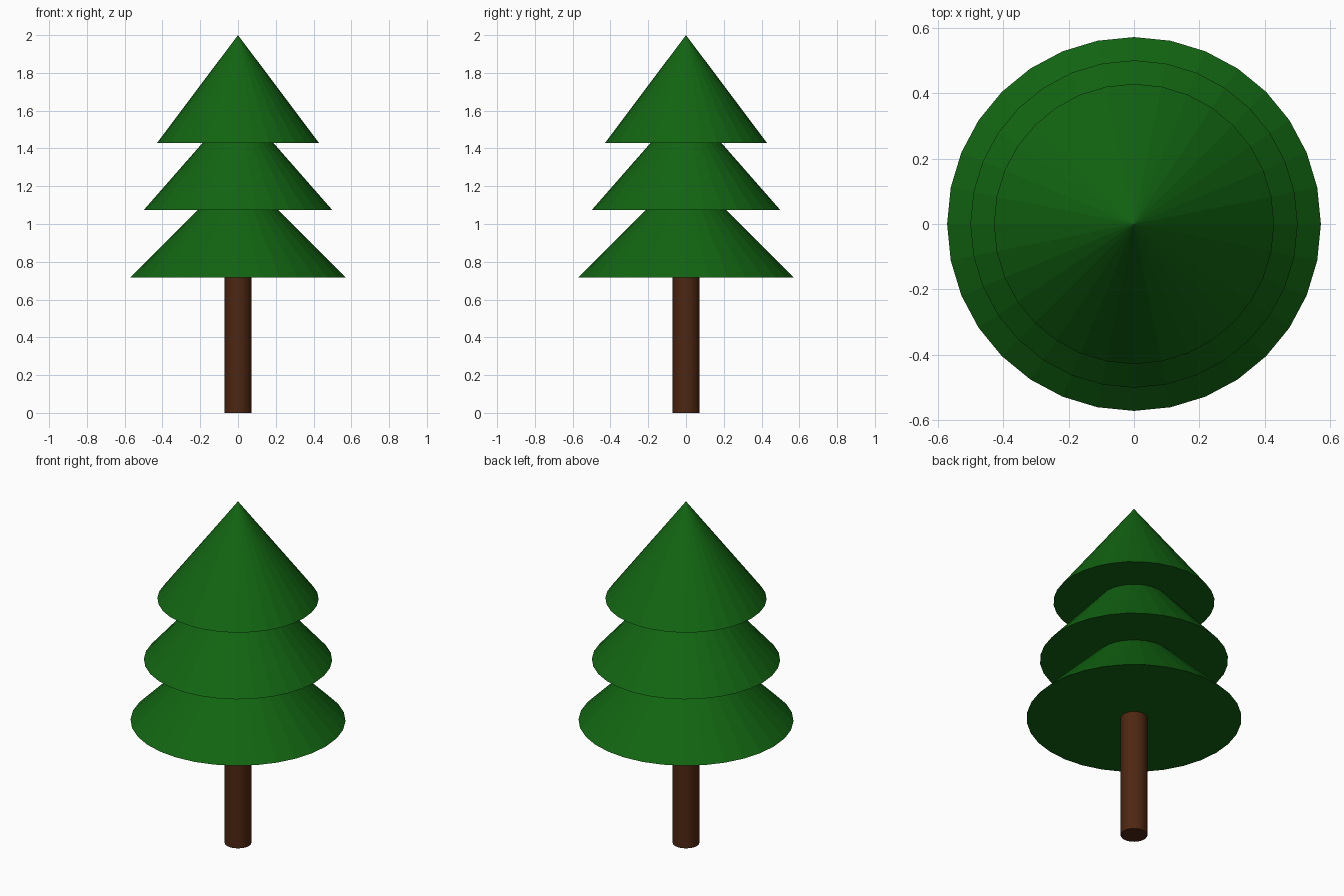
import bpy

cube = bpy.data.objects.get("Cube")
if cube:
    bpy.data.objects.remove(cube, do_unlink=True)


def make_material(name, rgb):
    mat = bpy.data.materials.new(name)
    mat.use_nodes = True
    mat.diffuse_color = (*rgb, 1)
    mat.node_tree.nodes["Principled BSDF"].inputs["Base Color"].default_value = (*rgb, 1)
    return mat


def add_cone(name, base_z, height, r_bottom, r_top, mat):
    """Flat-faced 32-sided cone or cylinder standing on base_z."""
    bpy.ops.mesh.primitive_cone_add(
        vertices=32, radius1=r_bottom, radius2=r_top, depth=height,
        location=(0, 0, base_z + height / 2))
    obj = bpy.context.object
    obj.name = name
    obj.data.name = name
    obj.data.materials.append(mat)
    return obj


green = make_material("foliage green", (0.006, 0.13, 0.006))
brown = make_material("bark brown", (0.075, 0.02, 0.006))

# Trunk
add_cone("trunk", 0, 0.72, 0.071, 0.071, brown)

# Three overlapping tiers of foliage, equal in height and narrowing upward
tiers = [("lower_foliage", 0.717, 0.571),
         ("middle_foliage", 1.073, 0.5),
         ("upper_foliage", 1.43, 0.428)]
for name, base_z, radius in tiers:
    add_cone(name, base_z, 0.57, radius, 0, green)
